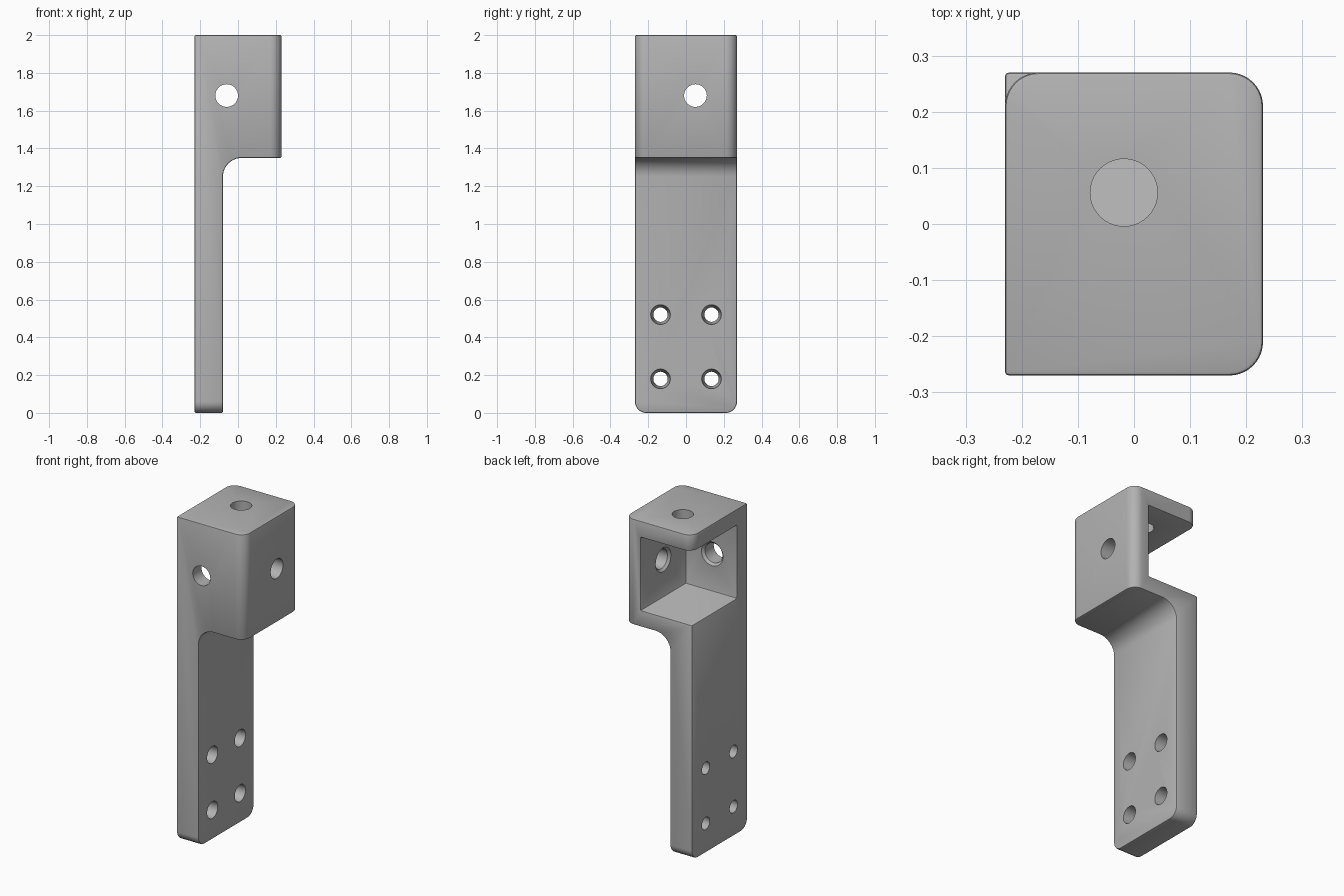
import bpy, bmesh, math
from mathutils import Vector, Matrix

cube = bpy.data.objects.get("Cube")
if cube:
    bpy.data.objects.remove(cube, do_unlink=True)

X, Y, TOP = 0.23, 0.27, 2.0       # half width, half depth, height
LEG_X, HEAD_Z = -0.08, 1.35       # leg outer face, head underside
WALL_X, WALL_Y = 0.12, -0.17      # pocket inner walls
FLOOR, CEIL = 1.45, 1.90
R = 0.06

grey = bpy.data.materials.new("plain grey")
grey.use_nodes = True
colour = (0.45, 0.45, 0.45, 1)
grey.diffuse_color = colour
grey.node_tree.nodes["Principled BSDF"].inputs["Base Color"].default_value = colour


def arc(cx, cy, r, a0, a1, n=10):
    angles = [math.radians(a0 + (a1 - a0) * i / n) for i in range(n + 1)]
    return [(cx + r * math.cos(a), cy + r * math.sin(a)) for a in angles]


def make_object(name, bm):
    bmesh.ops.recalc_face_normals(bm, faces=bm.faces)
    mesh = bpy.data.meshes.new(name)
    bm.to_mesh(mesh)
    bm.free()
    mesh.materials.append(grey)
    ob = bpy.data.objects.new(name, mesh)
    bpy.context.collection.objects.link(ob)
    return ob


def prism(points, sweep):
    bm = bmesh.new()
    face = bm.faces.new([bm.verts.new(p) for p in points])
    new = bmesh.ops.extrude_face_region(bm, geom=[face])["geom"]
    bmesh.ops.translate(bm, vec=sweep, verts=[v for v in new if isinstance(v, bmesh.types.BMVert)])
    return bm


def apply(ob, mod):
    bpy.context.view_layer.objects.active = ob
    bpy.ops.object.modifier_apply(modifier=mod.name)


def cut(ob, cutter):
    mod = ob.modifiers.new("cut", 'BOOLEAN')
    mod.operation, mod.solver, mod.object = 'DIFFERENCE', 'EXACT', cutter
    cutter.hide_render = True
    apply(ob, mod)
    bpy.data.objects.remove(cutter, do_unlink=True)


def drill(ob, start, end, r1, r2):
    start, end = Vector(start), Vector(end)
    axis = end - start
    bm = bmesh.new()
    bmesh.ops.create_cone(bm, cap_ends=True, segments=40, radius1=r1, radius2=r2, depth=axis.length)
    turn = Vector((0, 0, 1)).rotation_difference(axis).to_matrix().to_4x4()
    bm.transform(Matrix.Translation((start + end) / 2) @ turn)
    cut(ob, make_object("drill", bm))


# Leg and head: side profile with a concave fillet, swept through the depth
outline = [(-X, 0), (LEG_X, 0)] + arc(LEG_X + 0.1, HEAD_Z - 0.1, 0.1, 180, 90)
outline += [(X, HEAD_Z), (X, TOP), (-X, TOP)]
bm = prism([(x, -Y, z) for x, z in outline], (0, 2 * Y, 0))


def is_round(edge):
    a, b = (v.co for v in edge.verts)
    upright = min(a.x, b.x) > X - 0.001 and abs(a.z - b.z) > 0.1
    foot = max(a.z, b.z) < 0.001 and abs(a.x - b.x) > 0.1
    return upright or foot


bmesh.ops.bevel(bm, geom=[e for e in bm.edges if is_round(e)], offset=R,
                segments=10, profile=0.5, affect='EDGES')
bracket = make_object("bracket", bm)

# Pocket open to the back and to one side
cut(bracket, make_object("pocket", prism(
    [(-1, WALL_Y, FLOOR), (WALL_X, WALL_Y, FLOOR), (WALL_X, 1, FLOOR), (-1, 1, FLOOR)],
    (0, 0, CEIL - FLOOR))))

# Rounded free corner of the top plate
corner = arc(-X + R, Y - R, R, 90, 180) + [(-X - 0.1, Y - R), (-X - 0.1, Y + 0.1), (-X + R, Y + 0.1)]
cut(bracket, make_object("corner", prism([(x, y, CEIL - 0.1) for x, y in corner], (0, 0, 0.3))))

# Slightly eased edges
ease = bracket.modifiers.new("ease", 'BEVEL')
ease.width, ease.segments = 0.007, 2
ease.limit_method, ease.angle_limit = 'ANGLE', math.radians(50)
ease.use_clamp_overlap = False
apply(bracket, ease)

# Head holes, chamfered on the inner side of the two walls
HOLE_Z, HX, HY = 1.68, -0.06, 0.05
drill(bracket, (HX, -0.5, HOLE_Z), (HX, 0, HOLE_Z), R, R)
drill(bracket, (HX, WALL_Y - 0.014, HOLE_Z), (HX, WALL_Y + 0.014, HOLE_Z), R, R + 0.028)
drill(bracket, (0.5, HY, HOLE_Z), (0, HY, HOLE_Z), R, R)
drill(bracket, (WALL_X + 0.014, HY, HOLE_Z), (WALL_X - 0.014, HY, HOLE_Z), R, R + 0.028)
drill(bracket, (-0.018, 0.056, 1.8), (-0.018, 0.056, 2.2), R, R)

# Tapered screw holes in the leg
for y in (-0.135, 0.135):
    for z in (0.18, 0.52):
        drill(bracket, (-X - 0.01, y, z), (LEG_X + 0.01, y, z), 0.037, 0.053)

bpy.ops.object.select_all(action='DESELECT')
bracket.select_set(True)
bpy.context.view_layer.objects.active = bracket
bpy.ops.object.shade_smooth_by_angle(angle=math.radians(30))
